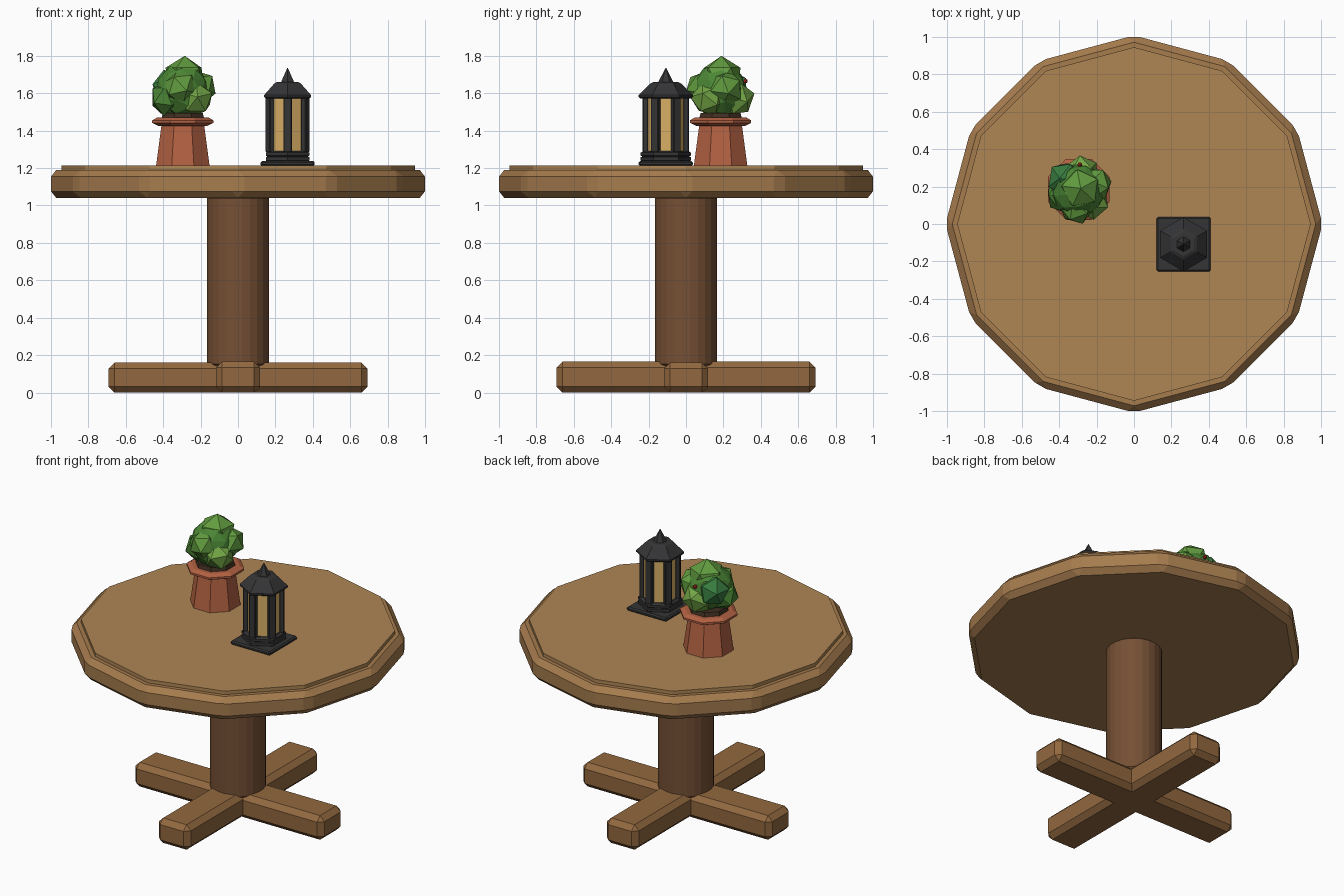
import bpy, bmesh, random
from math import sin, cos, pi, radians
from mathutils import Vector

if "Cube" in bpy.data.objects:
    bpy.data.objects.remove(bpy.data.objects["Cube"])

random.seed(4)


def material(name, rgb):
    m = bpy.data.materials.new(name)
    m.diffuse_color = (*rgb, 1)
    m.use_nodes = True
    m.node_tree.nodes["Principled BSDF"].inputs["Base Color"].default_value = m.diffuse_color
    return m


WOOD_TOP = material("light_wood", (0.43, 0.24, 0.09))
WOOD_RIM = material("rim_wood", (0.38, 0.20, 0.075))
WOOD_LEG = material("leg_wood", (0.29, 0.14, 0.05))
WOOD_DARK = material("dark_wood", (0.18, 0.08, 0.035))
CLAY = material("terracotta", (0.45, 0.12, 0.055))
SOIL = material("soil", (0.05, 0.028, 0.015))
IRON = material("iron", (0.035, 0.035, 0.037))
GLASS = material("warm_glass", (0.70, 0.43, 0.13))
BERRY = material("berry_red", (0.55, 0.03, 0.02))
GREENS = [material("leaf_%d" % i, c) for i, c in enumerate(
    [(0.07, 0.24, 0.035), (0.12, 0.33, 0.05), (0.17, 0.38, 0.06), (0.04, 0.20, 0.05)])]


def finish(name, bm, mat, bevel=0, angle=20):
    bmesh.ops.recalc_face_normals(bm, faces=bm.faces)
    me = bpy.data.meshes.new(name)
    bm.to_mesh(me)
    bm.free()
    me.materials.append(mat)
    ob = bpy.data.objects.new(name, me)
    bpy.context.collection.objects.link(ob)
    if bevel:
        mod = ob.modifiers.new("bevel", "BEVEL")
        mod.width = bevel
        mod.segments = 1
        mod.limit_method = "ANGLE"
        mod.angle_limit = radians(angle)
    return ob


def lathe(name, profile, sides, mat, centre=(0, 0), phase=0, bevel=0):
    """Faceted turned solid from (radius, z) points, bottom to top."""
    bm = bmesh.new()
    rings = []
    for r, z in profile:
        rings.append([bm.verts.new((centre[0] + r * cos(phase + 2 * pi * i / sides),
                                    centre[1] + r * sin(phase + 2 * pi * i / sides), z))
                      for i in range(sides)])
    for a, b in zip(rings, rings[1:]):
        for i in range(sides):
            j = (i + 1) % sides
            bm.faces.new((a[i], a[j], b[j], b[i]))
    bm.faces.new(rings[0])
    bm.faces.new(rings[-1])
    return finish(name, bm, mat, bevel)


def box(name, size, loc, mat, bevel=0, turn=0):
    bm = bmesh.new()
    bmesh.ops.create_cube(bm, size=1)
    bmesh.ops.scale(bm, vec=size, verts=bm.verts)
    ob = finish(name, bm, mat, bevel)
    ob.location = loc
    ob.rotation_euler.z = turn
    return ob


def blob(name, radius, loc, mat, subdiv=1, jitter=0.0):
    bm = bmesh.new()
    bmesh.ops.create_icosphere(bm, subdivisions=subdiv, radius=radius)
    for v in bm.verts:
        v.co *= 1 + random.uniform(-jitter, jitter)
    ob = finish(name, bm, mat)
    ob.location = loc
    ob.rotation_euler = [random.uniform(0, pi) for _ in range(3)]
    return ob


# Table: chamfered twelve-sided top, raised panel, column, crossed feet
lathe("table_top", [(1.008, 1.04), (1.008, 1.19)], 12, WOOD_RIM, bevel=0.035)
lathe("top_panel", [(0.945, 1.18), (0.945, 1.213)], 12, WOOD_TOP)
lathe("column", [(0.172, 0.13), (0.172, 1.06)], 12, WOOD_DARK, bevel=0.022)
box("foot_bar_x", (1.385, 0.235, 0.16), (0, 0, 0.08), WOOD_LEG, 0.032)
box("foot_bar_y", (0.235, 1.385, 0.165), (0, 0, 0.0825), WOOD_LEG, 0.032)

# Flower pot: body wider at the foot, collar and soil
POT = (-0.295, 0.185)
lathe("pot_body", [(0.155, 1.21), (0.122, 1.44)], 8, CLAY, POT, pi / 8)
lathe("pot_rim", [(0.14, 1.425), (0.177, 1.442), (0.177, 1.455), (0.15, 1.47)],
      8, CLAY, POT, pi / 8)
lathe("soil", [(0.125, 1.46), (0.115, 1.495)], 8, SOIL, POT, pi / 8)

# Bush: faceted core with leafy lumps around it
bush = Vector((-0.295, 0.18, 1.615))
blob("bush_core", 0.145, bush, GREENS[0], 2, 0.06)
for i in range(6):
    a = 2 * pi * i / 6 + 0.35
    z = -0.045 if i % 2 else 0.015
    blob("leaf_lump_%d" % i, 0.098, bush + Vector((0.09 * cos(a), 0.09 * sin(a), z)),
         GREENS[(i + 1) % 4], 1, 0.05)
crown = blob("bush_crown", 0.115, bush + Vector((0.01, 0.01, 0.07)), GREENS[1])
crown.rotation_euler = (0, 0, 0.5)
blob("berry", 0.014, (-0.29, 0.318, 1.665), BERRY)

# Lantern: square foot, hexagonal base rings, glass, posts and pointed roof
LAMP = (0.265, -0.108)
HEX = pi / 2
box("lantern_foot", (0.29, 0.29, 0.026), (*LAMP, 1.224), IRON, 0.008)
lathe("lantern_base_lower", [(0.118, 1.232), (0.134, 1.24), (0.134, 1.258), (0.12, 1.264)],
      6, IRON, LAMP, HEX)
lathe("lantern_base_upper", [(0.122, 1.26), (0.134, 1.267), (0.134, 1.282), (0.118, 1.292)],
      6, IRON, LAMP, HEX)
lathe("lantern_glass", [(0.106, 1.285), (0.106, 1.585)], 6, GLASS, LAMP, HEX)
for i in range(6):
    a = HEX + i * pi / 3
    box("lantern_post_%d" % i, (0.03, 0.046, 0.3),
        (LAMP[0] + 0.109 * cos(a), LAMP[1] + 0.109 * sin(a), 1.435), IRON, 0.004, a)
lathe("lantern_roof", [(0.135, 1.572), (0.145, 1.58), (0.145, 1.59), (0.082, 1.652), (0.065, 1.66)],
      6, IRON, LAMP, HEX)
lathe("lantern_spike", [(0.042, 1.655), (0.036, 1.668), (0.002, 1.735)], 6, IRON, LAMP, HEX)
